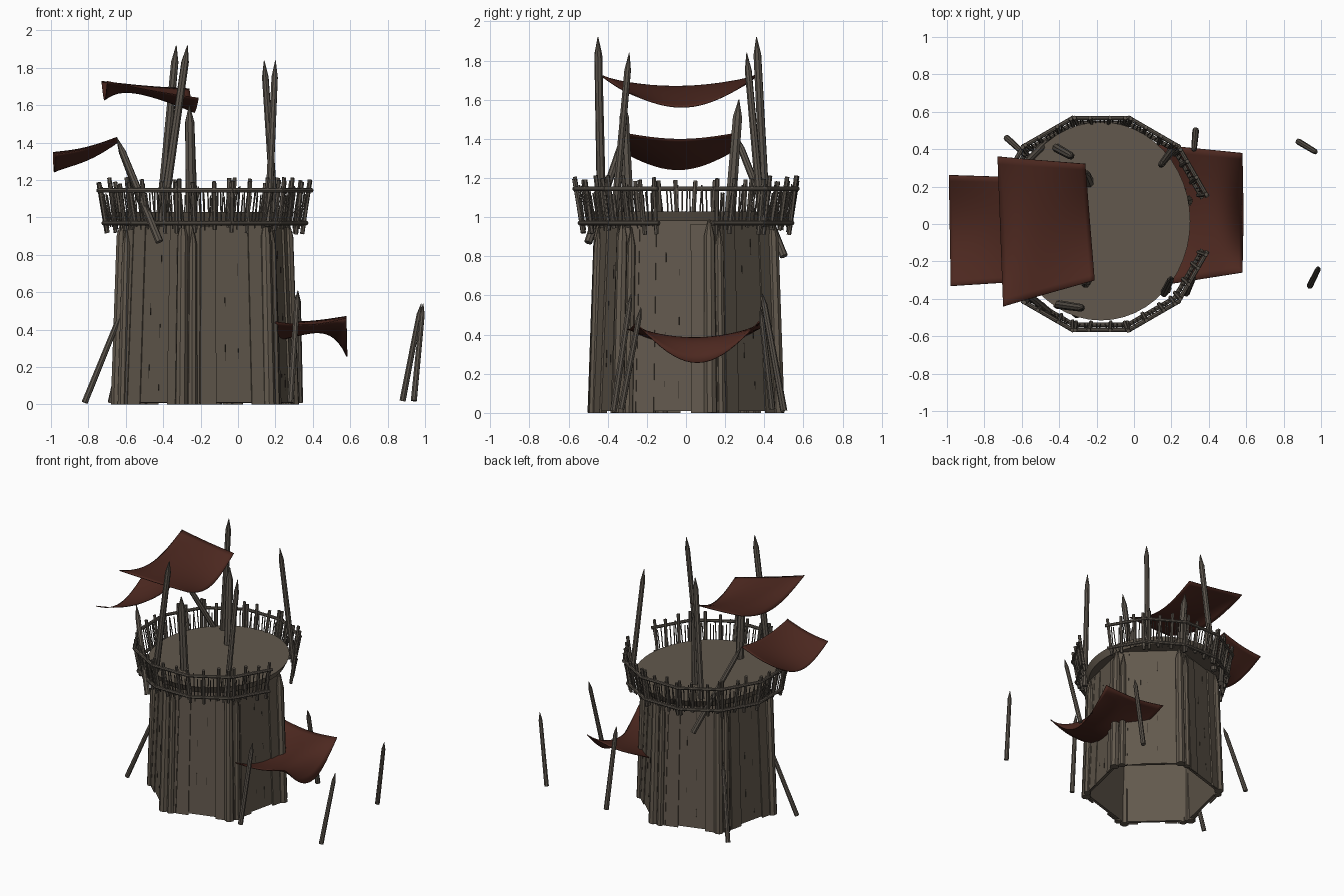
import bpy, bmesh, math, random
from mathutils import Vector

random.seed(4)
cube = bpy.data.objects.get("Cube")
if cube:
    bpy.data.objects.remove(cube, do_unlink=True)

CX = -0.177  # tower axis


def material(name, rgb):
    m = bpy.data.materials.new(name)
    m.use_nodes = True
    m.diffuse_color = (*rgb, 1)
    bsdf = m.node_tree.nodes["Principled BSDF"]
    bsdf.inputs["Base Color"].default_value = (*rgb, 1)
    bsdf.inputs["Roughness"].default_value = 0.9
    return m


PLANK = material("plank_brown", (0.122, 0.099, 0.074))
POLE = material("pole_brown", (0.105, 0.089, 0.072))
CLOTH = material("red_cloth", (0.073, 0.021, 0.014))
CRACK = material("crack_dark", (0.03, 0.024, 0.018))


def finish(bm, name, mat, smooth=None):
    bmesh.ops.recalc_face_normals(bm, faces=bm.faces)
    me = bpy.data.meshes.new(name)
    bm.to_mesh(me)
    bm.free()
    me.materials.append(mat)
    ob = bpy.data.objects.new(name, me)
    bpy.context.collection.objects.link(ob)
    if smooth:
        bpy.ops.object.select_all(action="DESELECT")
        ob.select_set(True)
        bpy.context.view_layer.objects.active = ob
        bpy.ops.object.shade_smooth_by_angle(angle=math.radians(smooth))
    return ob


def polar(deg, r, z):
    a = math.radians(deg)
    return Vector((CX + r * math.cos(a), r * math.sin(a), z))


def add_pole(bm, base, tip, r, point=0.0, sides=8):
    """Round bar from base to tip, optionally sharpened over the last stretch."""
    base, tip = Vector(base), Vector(tip)
    axis = tip - base
    quat = axis.to_track_quat("Z", "Y")
    stops = [(0, r), (axis.length - point, r * (0.85 if point else 1))]
    if point:
        stops.append((axis.length, r * 0.08))
    rings = []
    for h, rad in stops:
        rings.append([bm.verts.new(base + quat @ Vector((
            rad * math.cos(math.tau * i / sides), rad * math.sin(math.tau * i / sides), h)))
            for i in range(sides)])
    for a, b in zip(rings, rings[1:]):
        for i in range(sides):
            j = (i + 1) % sides
            bm.faces.new((a[i], a[j], b[j], b[i]))
    bm.faces.new(rings[0][::-1])
    bm.faces.new(rings[-1])


def add_slab(bm, corners, normal, thick):
    """Thin board from four corners, raised along the normal."""
    low = [bm.verts.new(c) for c in corners]
    high = [bm.verts.new(Vector(c) + normal * thick) for c in corners]
    bm.faces.new(low[::-1])
    bm.faces.new(high)
    for i in range(4):
        j = (i + 1) % 4
        bm.faces.new((low[i], low[j], high[j], high[i]))


# six-sided hollow tower wall
R0, R1, TOP = 0.497, 0.452, 1.0
corners = [17 + 60 * i for i in range(6)]
bm = bmesh.new()
low = [bm.verts.new(polar(a, R0, 0.01)) for a in corners]
high = [bm.verts.new(polar(a, R1, TOP)) for a in corners]
for i in range(6):
    j = (i + 1) % 6
    bm.faces.new((low[i], low[j], high[j], high[i]))
wall = finish(bm, "tower_wall", PLANK)
shell = wall.modifiers.new("thickness", "SOLIDIFY")
shell.thickness, shell.offset = 0.025, -1

# raised boards and narrow cracks on every wall side
boards, cracks = bmesh.new(), bmesh.new()
for a in corners:
    b0, b1 = polar(a, R0, 0.0), polar(a + 60, R0, 0.0)
    t0, t1 = polar(a, R1, TOP), polar(a + 60, R1, TOP)
    n = (b1 - b0).cross(t0 - b0).normalized()

    def on_wall(u, v):
        return b0.lerp(b1, u).lerp(t0.lerp(t1, u), v)

    for u0, u1 in ((0.04, 0.17), (0.18, 0.36), (0.76, 0.95)):
        top = random.uniform(0.95, 0.99)
        quad = [on_wall(u0, 0), on_wall(u1, 0), on_wall(u1, top), on_wall(u0, top)]
        add_slab(boards, quad, n, random.uniform(0.005, 0.012))
    for u in (0.47, 0.62):
        v = random.uniform(0.05, 0.3)
        while v < 0.85:
            e = v + random.uniform(0.03, 0.09)
            quad = [on_wall(u, v), on_wall(u + 0.006, v), on_wall(u + 0.006, e), on_wall(u, e)]
            add_slab(cracks, quad, n, 0.002)
            v = e + random.uniform(0.2, 0.4)
finish(boards, "wall_boards", PLANK)
finish(cracks, "wall_cracks", CRACK)

# paired corner logs with sharpened tops
bm = bmesh.new()
for a in corners:
    add_pole(bm, polar(a - 2, R0 - 0.01, 0), polar(a - 2, R1 + 0.005, 1.0), 0.034, 0.1)
    add_pole(bm, polar(a + 5, R0 - 0.02, 0), polar(a + 5, R1, 0.95), 0.026, 0.1)
finish(bm, "corner_logs", PLANK, 40)

# round platform, slightly deeper than wide
bm = bmesh.new()
bmesh.ops.create_cone(bm, cap_ends=True, segments=48, radius1=0.455, radius2=0.478, depth=0.05)
bmesh.ops.scale(bm, verts=bm.verts, vec=(1, 1.11, 1))
bmesh.ops.translate(bm, verts=bm.verts, vec=(CX, 0.015, 1.005))
finish(bm, "platform", PLANK, 40)

# twelve-sided leaning railing, open towards +x
rails, posts, spindles = bmesh.new(), bmesh.new(), bmesh.new()
LOW, HIGH = (0.558, 0.97), (0.586, 1.145)


def on_edge(a, f, r, z):
    return polar(a, r, z).lerp(polar(a + 30, r, z), f)


for k in range(11):
    a = 15 + 30 * k
    for r, z in (LOW, HIGH):
        ext = 0.03
        add_pole(rails, on_edge(a, -ext, r, z), on_edge(a, 1 + ext, r, z), 0.012)
    for f in (0.04, 0.35, 0.68, 0.96):
        f += random.uniform(-0.04, 0.04)
        slip = random.uniform(-0.04, 0.04)
        add_pole(posts, on_edge(a, f, 0.545, random.uniform(0.91, 0.95)),
                 on_edge(a, f + slip, 0.588, random.uniform(1.18, 1.215)), 0.0115, 0, 6)
    for i in range(13):
        f = (i + 0.5) / 13
        slip = random.uniform(-0.05, 0.05)
        add_pole(spindles, on_edge(a, f, 0.55, random.uniform(0.93, 0.97)),
                 on_edge(a, f + slip, 0.582, random.uniform(1.11, 1.17)), 0.004, 0, 5)
finish(rails, "railing_rails", POLE, 40)
finish(posts, "railing_posts", POLE, 40)
finish(spindles, "railing_spindles", POLE, 40)

# sharpened stakes: name, base, tip, radius
stakes = [
    ("tall_stake_front", (-0.41, -0.43, 0.95), (-0.27, -0.45, 1.92), 0.024),
    ("tall_stake_back", (-0.42, 0.41, 0.95), (-0.33, 0.36, 1.92), 0.024),
    ("thick_stake_front", (-0.25, -0.29, 0.95), (-0.26, -0.32, 1.6), 0.03),
    ("thick_stake_back", (-0.24, 0.22, 0.95), (-0.26, 0.27, 1.6), 0.03),
    ("side_stake_front", (0.16, -0.37, 0.95), (0.2, -0.29, 1.84), 0.021),
    ("side_stake_back", (0.2, 0.39, 0.95), (0.14, 0.31, 1.84), 0.021),
    ("awning_stake_front", (-0.42, -0.5, 0.87), (-0.65, -0.31, 1.43), 0.021),
    ("awning_stake_back", (-0.41, 0.5, 0.8), (-0.65, 0.25, 1.43), 0.021),
    ("leaning_stake_front", (-0.82, -0.18, 0.01), (-0.6, -0.13, 0.55), 0.017),
    ("leaning_stake_back", (-0.68, 0.46, 0.01), (-0.56, 0.35, 0.55), 0.017),
    ("near_stake_front", (0.28, -0.37, 0.01), (0.32, -0.28, 0.61), 0.018),
    ("near_stake_back", (0.33, 0.5, 0.01), (0.32, 0.39, 0.61), 0.018),
    ("far_stake_front", (0.94, -0.33, 0.02), (0.99, -0.23, 0.54), 0.017),
    ("far_stake_back", (0.88, 0.44, 0.02), (0.98, 0.38, 0.54), 0.017),
]
for name, base, tip, r in stakes:
    bm = bmesh.new()
    add_pole(bm, base, tip, r, 0.09 if r > 0.02 else 0.06)
    finish(bm, name, POLE, 40)


def awning(name, corners, sags, dip, n=20):
    """Cloth hung from four corners; sags are for the outer edge, middle and inner edge."""
    o0, o1, i0, i1 = map(Vector, corners)
    outer, mid, inner = sags
    bm = bmesh.new()
    grid = []
    for a in range(n + 1):
        u = a / n
        s = mid + (outer - mid) * (1 - u) ** 6 + (inner - mid) * u ** 2
        row = []
        for b in range(n + 1):
            v = b / n
            p = o0.lerp(o1, v).lerp(i0.lerp(i1, v), u)
            p.z -= s * math.sin(math.pi * v) + dip * math.sin(math.pi * u)
            row.append(bm.verts.new(p))
        grid.append(row)
    for r0, r1 in zip(grid, grid[1:]):
        for k in range(n):
            bm.faces.new((r0[k], r0[k + 1], r1[k + 1], r1[k]))
    ob = finish(bm, name, CLOTH, 60)
    ob.modifiers.new("thickness", "SOLIDIFY").thickness = 0.005


# hanging cloths
awning("upper_awning", ((-0.7, -0.44, 1.73), (-0.73, 0.36, 1.73),
                        (-0.21, -0.3, 1.64), (-0.26, 0.32, 1.69)), (0.1, 0.02, 0.1), 0.005)
awning("middle_awning", ((-0.98, -0.33, 1.34), (-0.99, 0.26, 1.35),
                         (-0.65, -0.31, 1.43), (-0.65, 0.25, 1.43)), (0.1, 0.08, 0.03), 0.015)
awning("lower_awning", ((0.58, -0.26, 0.46), (0.58, 0.38, 0.47),
                        (0.2, -0.32, 0.44), (0.08, 0.43, 0.46)), (0.21, 0.03, 0.13), 0.025)
